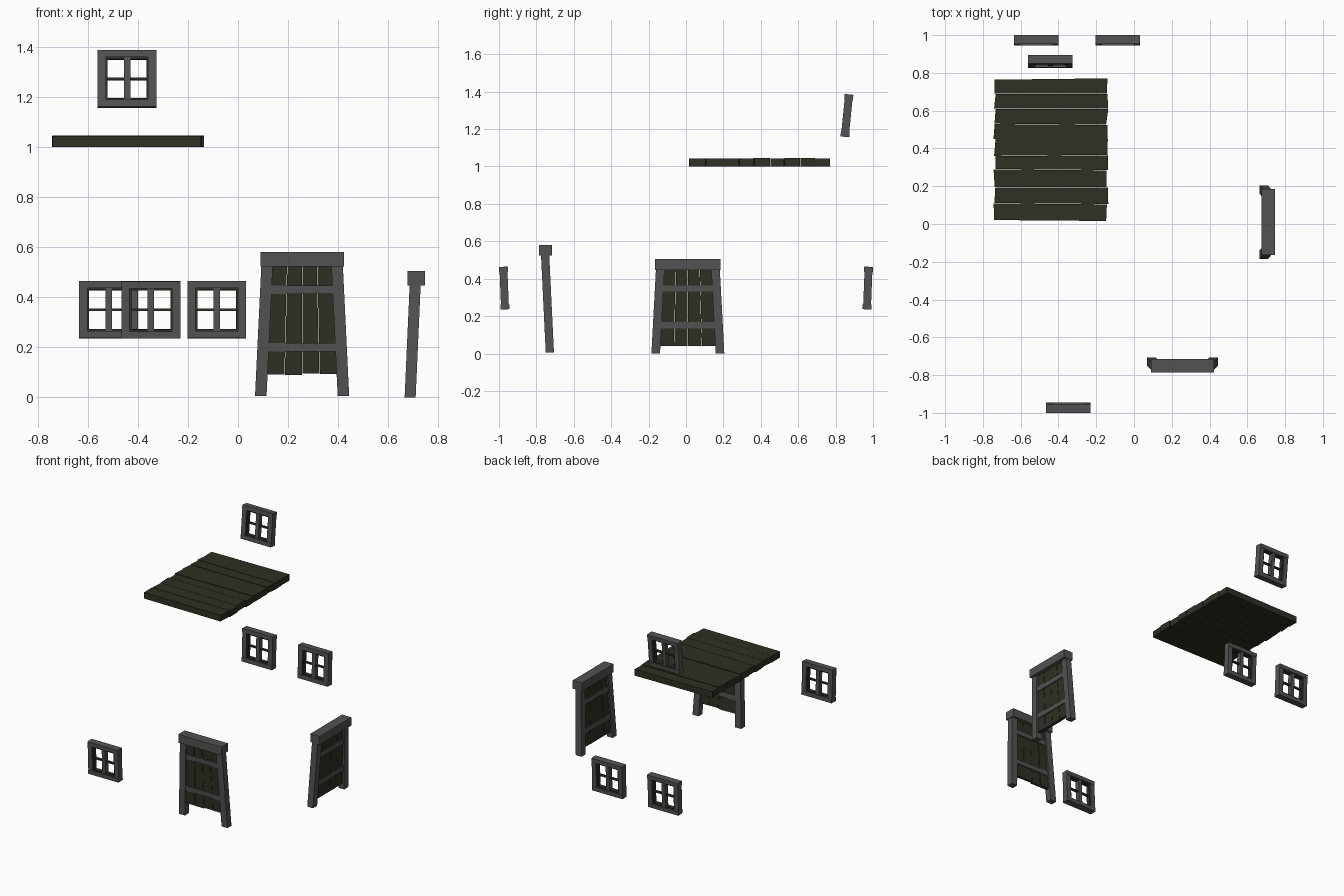
import bpy, math, random
from mathutils import Matrix, Vector

if "Cube" in bpy.data.objects:
    bpy.data.objects.remove(bpy.data.objects["Cube"])

random.seed(4)


def material(name, rgb):
    m = bpy.data.materials.new(name)
    m.diffuse_color = (*rgb, 1)
    m.use_nodes = True
    m.node_tree.nodes["Principled BSDF"].inputs["Base Color"].default_value = m.diffuse_color
    return m


GREY = material("grey_timber", (0.085, 0.085, 0.086))
DARK = material("dark_plank", (0.030, 0.029, 0.017))

FACES = [(3, 2, 1, 0), (4, 5, 6, 7), (0, 1, 5, 4), (1, 2, 6, 5), (2, 3, 7, 6), (3, 0, 4, 7)]


def make(name, blocks, mat, matrix=Matrix()):
    """One object from eight-cornered blocks (four bottom, then four top corners)."""
    verts, faces = [], []
    for b in blocks:
        n = len(verts)
        verts += [matrix @ Vector(v) for v in b]
        faces += [tuple(i + n for i in f) for f in FACES]
    me = bpy.data.meshes.new(name)
    me.from_pydata(verts, [], faces)
    me.materials.append(mat)
    ob = bpy.data.objects.new(name, me)
    bpy.context.collection.objects.link(ob)
    return ob


def rect(x0, x1, y0, y1, z):
    return [(x0, y0, z), (x1, y0, z), (x1, y1, z), (x0, y1, z)]


def box(x0, x1, y0, y1, z0, z1):
    return rect(x0, x1, y0, y1, z0) + rect(x0, x1, y0, y1, z1)


# Windows: heavy outer frame, thin dark inner frame, cross bars
def window(name, x, y, z, tilt):
    m = Matrix.Translation((x, y, z)) @ Matrix.Rotation(math.radians(tilt), 4, 'X')
    w, h, d = 0.1175, 0.114, 0.0235
    rails = [box(-w, w, -d, d, h - 0.028, h), box(-w, w, -d, d, -h, 0.028 - h)]
    posts = [box(s * w - 0.0165 - s * 0.0165, s * w + 0.0165 - s * 0.0165,
                 -0.021, 0.021, 0.028 - h, h - 0.028) for s in (-1, 1)]
    make(name + "_outer_frame", rails + posts, GREY, m)
    a, b, t = 0.0845, h - 0.028, 0.014
    inner = [box(-a, 0.007 - a, -t, t, -b, b), box(a - 0.007, a, -t, t, -b, b),
             box(-a, a, -t, t, b - 0.008, b), box(-a, a, -t, t, -b, 0.008 - b)]
    make(name + "_inner_frame", inner, DARK, m)
    make(name + "_mullion", [box(-0.013, 0.013, -0.016, 0.016, -b, b)], GREY, m)
    make(name + "_glazing_bar", [box(-a, a, -0.008, 0.008, -0.005, 0.005)], DARK, m)


window("upper_window", -0.443, 0.8605, 1.272, -5.7)
window("back_left_window", -0.517, 0.972, 0.35, -2.3)
window("back_right_window", -0.085, 0.972, 0.35, -2.3)
window("front_window", -0.348, -0.972, 0.35, 2.3)

# Plank platform: nine uneven boards with skewed joints
left = [0.02, 0.11, 0.195, 0.29, 0.36, 0.45, 0.53, 0.61, 0.69, 0.765]
right = [0.015, 0.105, 0.195, 0.285, 0.365, 0.45, 0.525, 0.61, 0.69, 0.772]
boards = []
for i in range(9):
    xa, xb, xc, xd = [c + random.uniform(-0.007, 0.007) for c in (-0.738, -0.142, -0.142, -0.738)]
    plan = [(xa, left[i] + 0.001), (xb, right[i] + 0.001),
            (xc, right[i + 1] - 0.001), (xd, left[i + 1] - 0.001)]
    zt = 1.046 + random.uniform(-0.003, 0.001)
    boards.append([(*p, 1.0) for p in plan] + [(*p, zt) for p in plan])
make("plank_platform", boards, DARK)


# Doors: splayed leaning posts, lintel, planks and two battens
def door(name, m, foot, top, lintel_w, foot_w, plank_z, battens, lean):
    pw = 0.046

    def depth(z):
        t = (z - foot) / (top - foot)
        return lean[0] + (lean[1] - lean[0]) * t

    def half(z):   # outer half width at height z
        t = (z - foot) / (top - foot)
        return foot_w + (lintel_w - 0.004 - foot_w) * t

    def slab(xa, xb, za, zb, d):
        # xa, xb give the left and right edge at a height
        return (rect(xa(za), xb(za), depth(za) - d, depth(za) + d, za)
                + rect(xa(zb), xb(zb), depth(zb) - d, depth(zb) + d, zb))

    posts = [slab(lambda z: -half(z), lambda z: pw - half(z), foot, top + 0.01, 0.022),
             slab(lambda z: half(z) - pw, lambda z: half(z), foot, top + 0.01, 0.022)]
    make(name + "_posts", posts, GREY, m)
    make(name + "_lintel", [box(-lintel_w, lintel_w, -0.037, 0.034, top, top + 0.058)], GREY, m)

    planks = []
    for i in range(4):
        def edge(k, g):
            return lambda z: (half(z) - pw + 0.002) * (k / 2 - 1) + g
        planks.append(slab(edge(i, 0.001), edge(i + 1, -0.001),
                           plank_z + random.uniform(-0.004, 0.006), top,
                           0.010 + random.uniform(-0.001, 0.002)))
    make(name + "_planks", planks, DARK, m)
    bars = [slab(lambda z: pw - half(z) - 0.006, lambda z: half(z) - pw + 0.006,
                 z, z + 0.034, 0.017) for z in battens]
    make(name + "_battens", bars, GREY, m)


door("front_door", Matrix.Translation((0.256, -0.75, 0)),
     0.006, 0.523, 0.167, 0.188, 0.093, (0.184, 0.412), (0.022, -0.003))
door("side_door", Matrix.Translation((0.71, 0.01, 0)) @ Matrix.Rotation(math.pi / 2, 4, 'Z'),
     0.0, 0.447, 0.175, 0.195, 0.042, (0.135, 0.331), (0.0225, 0.0025))
